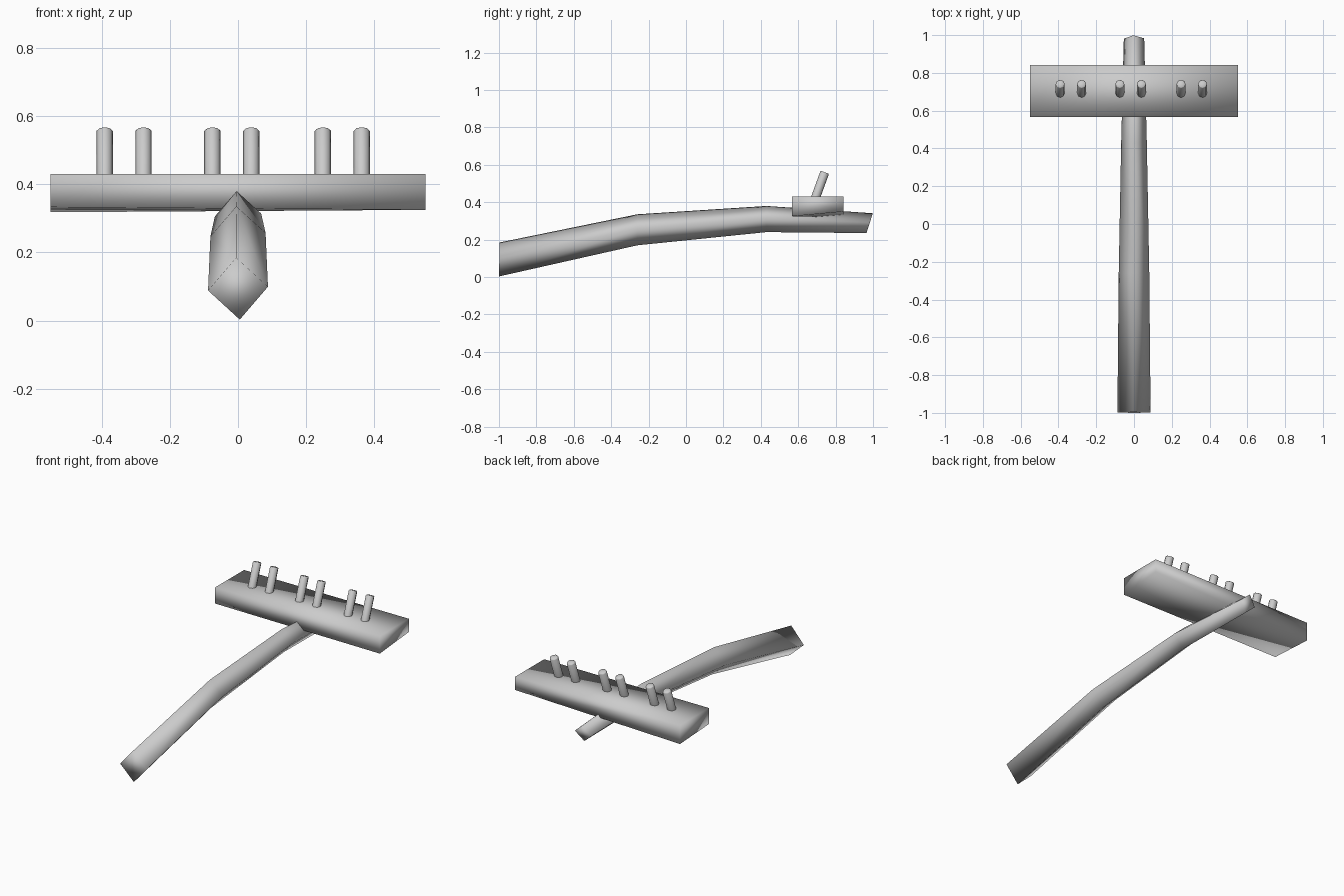
import bpy, bmesh, math
from mathutils import Vector

if "Cube" in bpy.data.objects:
    bpy.data.objects.remove(bpy.data.objects["Cube"])


def make_object(name, bm, smooth_angle):
    bmesh.ops.recalc_face_normals(bm, faces=bm.faces)
    mesh = bpy.data.meshes.new(name)
    bm.to_mesh(mesh)
    bm.free()
    obj = bpy.data.objects.new(name, mesh)
    bpy.context.collection.objects.link(obj)
    bpy.ops.object.select_all(action='DESELECT')
    obj.select_set(True)
    bpy.context.view_layer.objects.active = obj
    bpy.ops.object.shade_smooth_by_angle(angle=math.radians(smooth_angle))
    return obj


def loft(bm, rings):
    # Bridge consecutive rings and cap both ends
    rings = [[bm.verts.new(p) for p in ring] for ring in rings]
    for a, b in zip(rings, rings[1:]):
        for i in range(len(a)):
            j = (i + 1) % len(a)
            bm.faces.new((a[i], a[j], b[j], b[i]))
    bm.faces.new(rings[0])
    bm.faces.new(rings[-1])


# Handle: slightly rolled diamond section swept along a bent, tapering path
# (y, z, half width, half height, lean of section in y)
stations = [(-0.998, 0.094, 0.088, 0.091, 0.002),
            (-0.26, 0.2525, 0.081, 0.083, 0.0),
            (0.43, 0.31, 0.068, 0.070, 0.0),
            (0.982, 0.288, 0.054, 0.053, 0.017)]
roll = 0.06
rings = []
for y, z, w, h, lean in stations:
    ring = []
    for k in range(4):
        a = k * math.pi / 2 + roll
        ring.append((w * math.cos(a), y + lean * math.sin(a), z + h * math.sin(a)))
    rings.append(ring)
bm = bmesh.new()
loft(bm, rings)
make_object("handle", bm, 120)

# Head bar: box with a slightly twisted underside
bm = bmesh.new()
loft(bm, [[(x, 0.567, 0.43), (x, 0.843, 0.43), (x, 0.843, back), (x, 0.567, front)]
          for x, front, back in ((-0.55, 0.333, 0.318), (0.55, 0.325, 0.35))])
make_object("head_bar", bm, 120)

# Teeth: three pairs of leaning pegs
base, tip = Vector((0, 0.682, 0.395)), Vector((0, 0.742, 0.56))
axis = (tip - base).normalized()
side = Vector((1, 0, 0))
up = axis.cross(side)
for n, x in enumerate((-0.391, -0.277, -0.075, 0.039, 0.249, 0.363)):
    rings = []
    for centre, r in ((base, 0.024), (tip - axis * 0.004, 0.024), (tip, 0.02)):
        rings.append([centre + side * (x + r * math.cos(a)) + up * (r * math.sin(a))
                      for a in (k * math.tau / 8 for k in range(8))])
    bm = bmesh.new()
    loft(bm, rings)
    make_object(f"tooth_{n + 1}", bm, 50)
